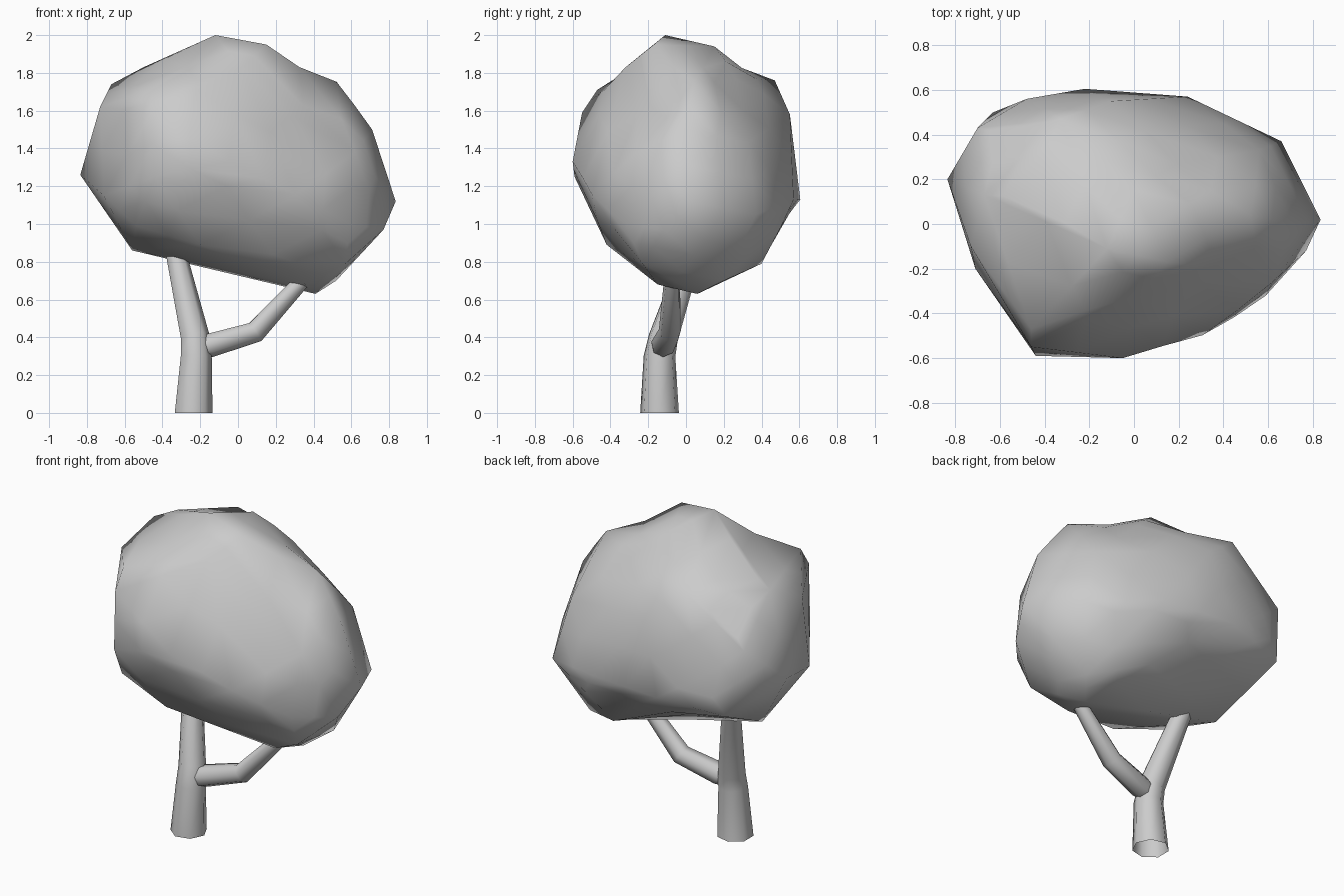
import bpy, bmesh, math
from mathutils import Vector

if "Cube" in bpy.data.objects:
    bpy.data.objects.remove(bpy.data.objects["Cube"])


def finish(name, bm):
    bmesh.ops.recalc_face_normals(bm, faces=bm.faces)
    for f in bm.faces:
        f.smooth = True
    mesh = bpy.data.meshes.new(name)
    bm.to_mesh(mesh)
    bm.free()
    obj = bpy.data.objects.new(name, mesh)
    bpy.context.collection.objects.link(obj)
    return obj


def tube(name, path, sides=7, flat_start=False):
    """Open faceted tube along (x, y, z, radius) points."""
    bm = bmesh.new()
    pts = [Vector(p[:3]) for p in path]
    rings = []
    for i, p in enumerate(pts):
        d = (pts[min(i + 1, len(pts) - 1)] - pts[max(i - 1, 0)]).normalized()
        if flat_start and i == 0:
            d = Vector((0, 0, 1))
        side = Vector((0, 1, 0)).cross(d).normalized()
        up = d.cross(side)
        ring = []
        for k in range(sides):
            a = 2 * math.pi * k / sides
            ring.append(bm.verts.new(p + path[i][3] * (side * math.cos(a) + up * math.sin(a))))
        rings.append(ring)
    for a, b in zip(rings, rings[1:]):
        for k in range(sides):
            n = (k + 1) % sides
            bm.faces.new((a[k], a[n], b[n], b[k]))
    return finish(name, bm)


# Trunk, rising and leaning left and back into the crown
tube("trunk", [(-.24, -.14, 0, .105), (-.225, -.14, .30, .086),
               (-.23, -.12, .40, .08), (-.325, .02, .82, .058),
               (-.345, .05, .91, .052)], flat_start=True)

# Side branch with a bend, rising right into the crown
tube("branch", [(-.235, -.135, .335, .045), (-.15, -.12, .36, .066),
                (.09, -.085, .43, .06), (.32, -.075, .68, .044),
                (.40, -.07, .77, .036)])

# Crown: lumpy leaf mass spanned by its outermost corners
crown_points = [
    (-.12, -.11, 2.0), (.15, -.17, 1.95), (0, .15, 1.94),
    (-.67, .13, 1.74), (-.46, -.47, 1.71), (.53, .04, 1.76),
    (-.33, .47, 1.76), (-.5, .12, 1.83), (.2, .28, 1.79),
    (-.1, .55, 1.58), (-.46, -.55, 1.59), (-.73, -.1, 1.62),
    (.71, 0, 1.5), (-.7, .43, 1.48), (.56, .33, 1.43),
    (-.44, -.59, 1.25), (-.05, -.6, 1.33), (.32, -.52, 1.15),
    (-.835, .2, 1.26), (-.71, -.2, 1.15), (-.48, .56, 1.3),
    (-.22, .605, 1.13), (.24, .57, 1.13), (.66, .37, 1.05),
    (.835, .02, 1.12), (.77, -.12, .97), (.59, -.32, 1.0),
    (-.63, .5, 1.08), (-.54, -.37, .99), (-.2, -.42, .89),
    (.35, .5, .98), (.22, .4, .79), (-.56, .05, .86),
    (.52, .2, .7), (.41, .06, .63), (.36, -.15, .68),
    (.62, -.26, 1.38), (.57, -.23, .79), (.02, -.32, 1.83),
    (-.6, .41, 1.6),
]
bm = bmesh.new()
for p in crown_points:
    bm.verts.new(p)
bmesh.ops.convex_hull(bm, input=bm.verts)
bmesh.ops.delete(bm, geom=[v for v in bm.verts if not v.link_faces], context='VERTS')

# Shallow hollows between the lumps: (centre, radius, depth)
hollows = [((.38, -.22, 1.66), .35, .06), ((.28, -.47, 1.2), .25, .03),
           ((.32, .22, 1.8), .25, .04), ((-.33, -.28, 1.86), .25, .03),
           ((-.2, .32, 1.87), .2, .03), ((-.15, .4, .85), .35, .05)]
corners = set(bm.verts)
bmesh.ops.subdivide_edges(bm, edges=bm.edges[:], cuts=1, use_grid_fill=True)
middle = Vector((0, 0, 1.3))
for v in [v for v in bm.verts if v not in corners]:
    for centre, radius, depth in hollows:
        t = (v.co - Vector(centre)).length / radius
        if t < 1:
            v.co += (middle - v.co).normalized() * depth * (1 - t * t)
bmesh.ops.triangulate(bm, faces=bm.faces[:])
finish("crown", bm)
